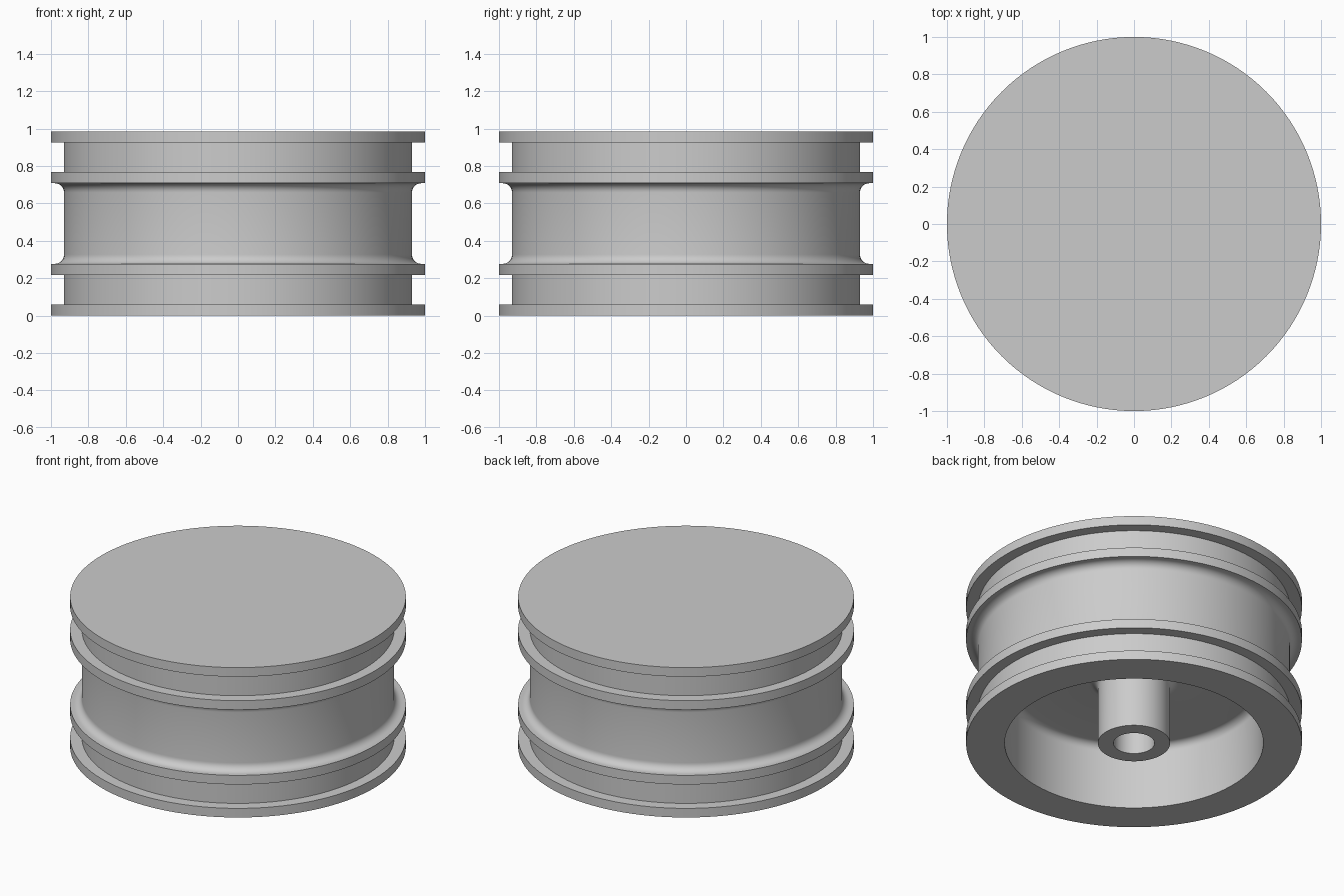
import bpy, bmesh
from math import pi, sin, cos, radians
from mathutils import Vector

if "Cube" in bpy.data.objects:
    bpy.data.objects.remove(bpy.data.objects["Cube"])

SEGMENTS = 128
TOP = 0.985
RIM, GROOVE, FILLET = 1.0, 0.93, 0.05
CAVITY, POST, BORE, CEILING = 0.77, 0.215, 0.122, 0.42

grey = bpy.data.materials.new("plain grey")
grey.use_nodes = True
grey.diffuse_color = (0.6, 0.6, 0.6, 1)
grey.node_tree.nodes["Principled BSDF"].inputs["Base Color"].default_value = (0.6, 0.6, 0.6, 1)


def arc(cx, cz, start, end, radius=FILLET, steps=8):
    """Rounded corner in the profile, angles in degrees."""
    angles = [radians(start + (end - start) * i / steps) for i in range(steps + 1)]
    return [(cx + radius * cos(a), cz + radius * sin(a)) for a in angles]


# Underside: blind bore, post, filleted cavity
profile = [(0, CEILING), (BORE, CEILING), (BORE, 0), (POST, 0)]
profile += arc(POST + FILLET, CEILING - FILLET, 180, 90)
profile += arc(CAVITY - FILLET, CEILING - FILLET, 90, 0)
profile += [(CAVITY, 0)]

# Outside: lower flanges, filleted middle groove, upper flanges
profile += [(RIM, 0), (RIM, 0.06), (GROOVE, 0.06), (GROOVE, 0.217), (RIM, 0.217), (RIM, 0.277)]
profile += arc(GROOVE + FILLET, 0.277 + FILLET, 270, 180)
profile += arc(GROOVE + FILLET, 0.708 - FILLET, 180, 90)
profile += [(RIM, 0.708), (RIM, 0.768), (GROOVE, 0.768), (GROOVE, 0.925), (RIM, 0.925),
            (RIM, TOP), (0, TOP)]

# Revolve the profile
bm = bmesh.new()
verts = [bm.verts.new((r, 0, z)) for r, z in profile]
edges = [bm.edges.new(pair) for pair in zip(verts, verts[1:])]
bmesh.ops.spin(bm, geom=verts + edges, cent=(0, 0, 0), axis=(0, 0, 1),
               angle=2 * pi, steps=SEGMENTS, use_merge=True)
bmesh.ops.remove_doubles(bm, verts=bm.verts, dist=0.0005)

bmesh.ops.recalc_face_normals(bm, faces=bm.faces)

mesh = bpy.data.meshes.new("wheel_hub")
bm.to_mesh(mesh)
bm.free()
mesh.materials.append(grey)
hub = bpy.data.objects.new("wheel_hub", mesh)
bpy.context.collection.objects.link(hub)
bpy.context.view_layer.objects.active = hub
hub.select_set(True)
bpy.ops.object.shade_smooth_by_angle(angle=radians(35))
